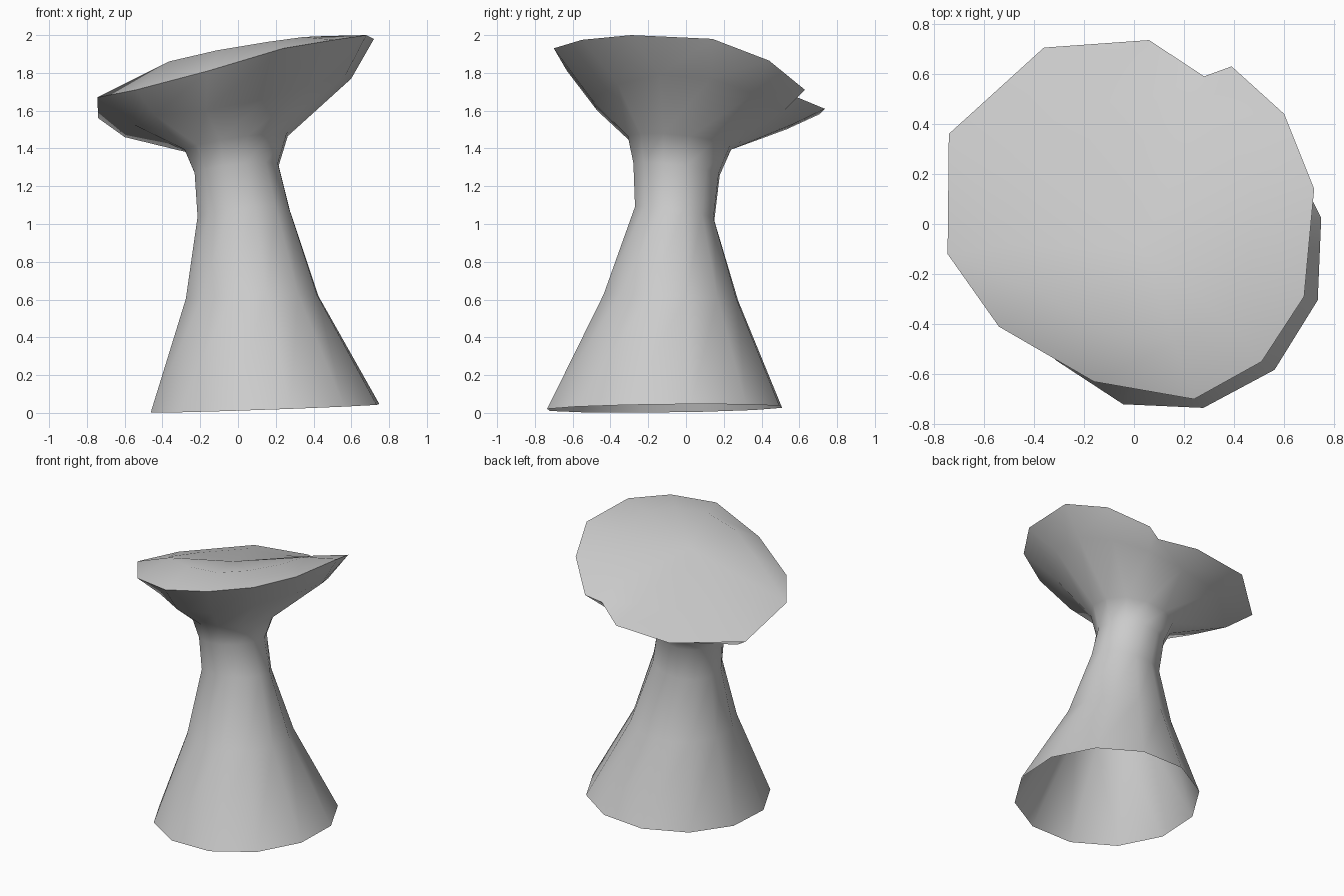
import bpy, bmesh, math

cube = bpy.data.objects.get("Cube")
if cube:
    bpy.data.objects.remove(cube, do_unlink=True)

SIDES = 12

grey = bpy.data.materials.new("plain_grey")
grey.use_nodes = True
grey.diffuse_color = (0.6, 0.6, 0.6, 1)
grey.node_tree.nodes["Principled BSDF"].inputs["Base Color"].default_value = (0.6, 0.6, 0.6, 1)


def ring(bm, centre, rx, ry, tilt_x=0.0, tilt_y=0.0):
    """Tilted oval ring of vertices."""
    cx, cy, cz = centre
    verts = []
    for i in range(SIDES):
        a = math.radians(12.5 + 30 * i)
        dx, dy = rx * math.cos(a), ry * math.sin(a)
        verts.append(bm.verts.new((cx + dx, cy + dy, cz + tilt_x * dx + tilt_y * dy)))
    return verts


def bridge(bm, low, high):
    for i in range(SIDES):
        j = (i + 1) % SIDES
        bm.faces.new((low[i], low[j], high[j], high[i]))


bm = bmesh.new()

# Flared stem, open at the foot
stem = [
    ring(bm, (0.143, -0.113, 0.024), 0.62, 0.637, 0.035, 0.012),
    ring(bm, (0.075, -0.08, 0.61), 0.36, 0.365, 0.03, -0.04),
    ring(bm, (0.03, -0.06, 1.055), 0.25, 0.215, 0.1, -0.15),
    ring(bm, (-0.007, -0.05, 1.29), 0.228, 0.234, 0.11, -0.12),
    ring(bm, (-0.01, -0.035, 1.43), 0.28, 0.28, 0.15, -0.1),
]

# Underside of the cap, halfway out
under_points = [
    (0.60, 0.13, 1.77), (0.49, 0.36, 1.69), (0.30, 0.52, 1.60), (0.05, 0.57, 1.53),
    (-0.29, 0.53, 1.50), (-0.60, 0.25, 1.46), (-0.56, -0.08, 1.53), (-0.44, -0.29, 1.575),
    (-0.17, -0.47, 1.60), (0.14, -0.50, 1.66), (0.39, -0.36, 1.74), (0.57, -0.14, 1.79),
]
under = [bm.verts.new(p) for p in under_points]

# Uneven rim of the cap
rim_points = [
    (0.72, 0.14, 1.98), (0.60, 0.44, 1.865), (0.39, 0.63, 1.71), (0.06, 0.735, 1.61),
    (-0.36, 0.705, 1.58), (-0.74, 0.36, 1.56), (-0.745, -0.12, 1.67), (-0.54, -0.41, 1.71),
    (-0.16, -0.63, 1.81), (0.24, -0.70, 1.93), (0.51, -0.55, 1.975), (0.68, -0.29, 2.0),
]
rim = [bm.verts.new(p) for p in rim_points]

# Sloping top, raised into a soft ridge along the front
ridge_heights = [1.95, 1.86, 1.76, 1.69, 1.67, 1.66, 1.755, 1.86, 1.92, 1.965, 1.99, 1.995]
ridge = [bm.verts.new((x * 0.68, y * 0.68, z))
         for (x, y, _), z in zip(rim_points, ridge_heights)]
crown = bm.verts.new((0.03, -0.1, 1.87))

rings = stem + [under, rim, ridge]
for low, high in zip(rings, rings[1:]):
    bridge(bm, low, high)
for i in range(SIDES):
    bm.faces.new((ridge[i], ridge[(i + 1) % SIDES], crown))

# Small notch in the back of the rim
notch_edge = bm.edges.get((rim[2], rim[3]))
_, notch = bmesh.utils.edge_split(notch_edge, rim[2], 0.33)
notch.co = (0.28, 0.59, 1.67)

bmesh.ops.triangulate(bm, faces=[f for f in bm.faces if len(f.verts) > 4])
mesh = bpy.data.meshes.new("flared_pedestal")
bm.to_mesh(mesh)
bm.free()
mesh.materials.append(grey)

pedestal = bpy.data.objects.new("flared_pedestal", mesh)
bpy.context.collection.objects.link(pedestal)
bpy.ops.object.select_all(action="DESELECT")
pedestal.select_set(True)
bpy.context.view_layer.objects.active = pedestal
bpy.ops.object.shade_smooth_by_angle(angle=math.radians(50))
